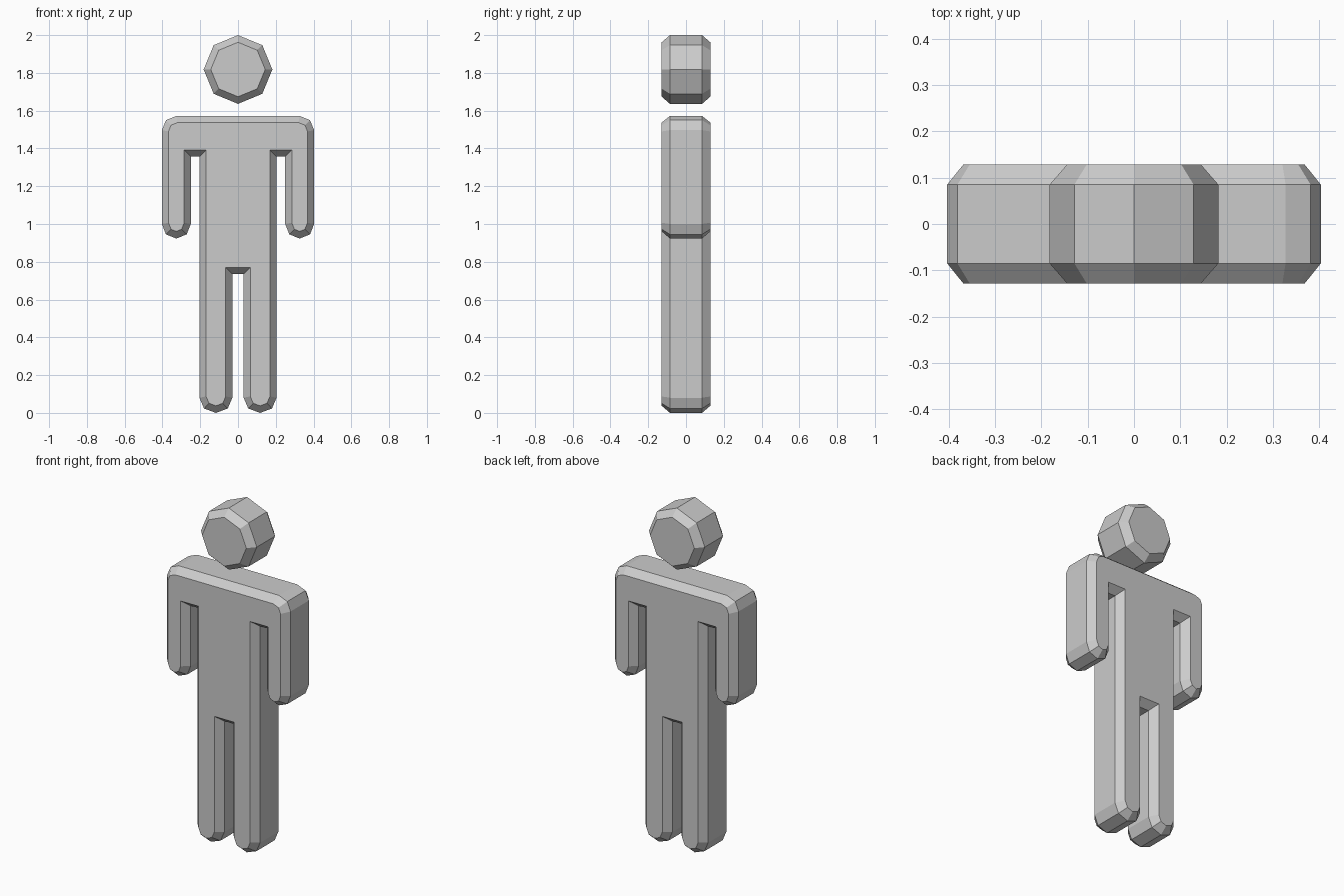
import bpy, bmesh, math
from mathutils import Vector

if "Cube" in bpy.data.objects:
    bpy.data.objects.remove(bpy.data.objects["Cube"])

HALF, RIM, INSET = 0.1285, 0.085, 0.035   # half depth, half depth of rim, chamfer inset


def inset_outline(pts, d):
    """Mitred inward offset of a counter-clockwise outline."""
    out = []
    for i, p in enumerate(pts):
        a = (p - pts[i - 1]).normalized()
        b = (pts[(i + 1) % len(pts)] - p).normalized()
        n1, n2 = Vector((-a.y, a.x)), Vector((-b.y, b.x))
        out.append(p + (n1 + n2) * d / (1 + n1.dot(n2)))
    return out


def chamfered_slab(name, outline):
    """Slab from an x-z outline with chamfered front and back rims."""
    pts = [Vector(p) for p in outline]
    small = inset_outline(pts, INSET)
    bm = bmesh.new()
    rings = [[bm.verts.new((p.x, y, p.y)) for p in ring]
             for ring, y in ((small, -HALF), (pts, -RIM), (pts, RIM), (small, HALF))]
    n = len(pts)
    for r0, r1 in zip(rings, rings[1:]):
        for i in range(n):
            j = (i + 1) % n
            bm.faces.new((r0[i], r1[i], r1[j], r0[j]))
    bm.faces.new(rings[0])
    bm.faces.new(rings[-1][::-1])
    bmesh.ops.recalc_face_normals(bm, faces=bm.faces)
    mesh = bpy.data.meshes.new(name)
    bm.to_mesh(mesh)
    bm.free()
    obj = bpy.data.objects.new(name, mesh)
    bpy.context.collection.objects.link(obj)
    return obj


def limb_end(x0, x1, z_side, z_bottom):
    """Rounded limb tip, listed from x0 to x1."""
    mid, h, drop = (x0 + x1) / 2, (x1 - x0) / 2, z_side - z_bottom
    return [(x0, z_side), (mid - 0.72 * h, z_bottom + 0.29 * drop), (mid, z_bottom),
            (mid + 0.72 * h, z_bottom + 0.29 * drop), (x1, z_side)]


# Body: right half from crotch to shoulder, then mirrored
half = [(0.03, 0.735)]
half += limb_end(0.03, 0.204, 0.08, 0.0)          # leg
half += [(0.204, 1.357), (0.25, 1.357)]           # underarm gap
half += limb_end(0.25, 0.403, 1.0, 0.923)         # arm
half += [(0.403, 1.497), (0.381, 1.55), (0.327, 1.572)]  # shoulder
chamfered_slab("body", half + [(-x, z) for x, z in reversed(half)])

# Head: octagonal disc
chamfered_slab("head", [(0.182 * math.cos(k * math.pi / 4),
                         1.818 + 0.182 * math.sin(k * math.pi / 4)) for k in range(8)])
